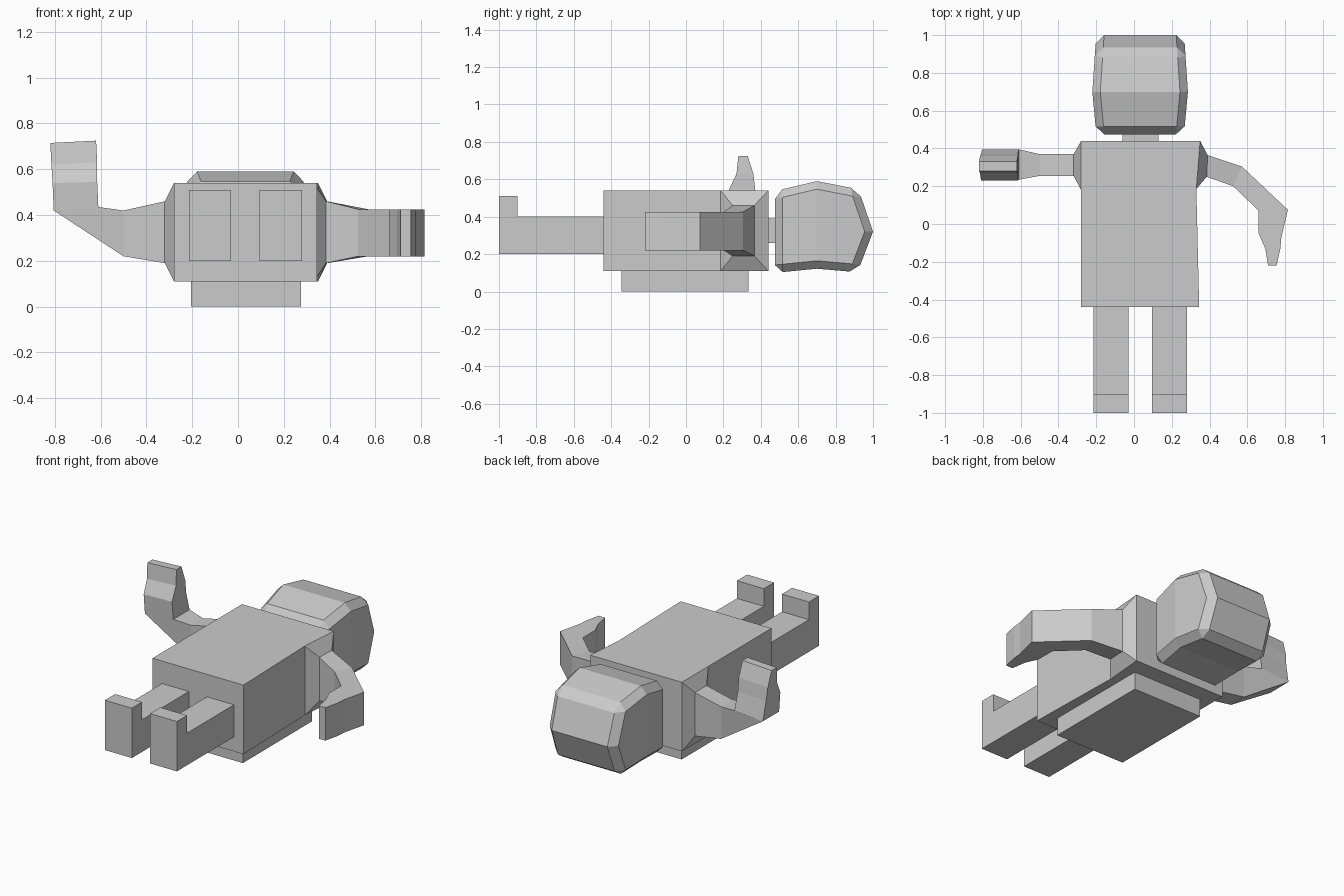
import bpy, bmesh

if "Cube" in bpy.data.objects:
    bpy.data.objects.remove(bpy.data.objects["Cube"])


def finish(name, bm):
    bmesh.ops.recalc_face_normals(bm, faces=bm.faces)
    mesh = bpy.data.meshes.new(name)
    bm.to_mesh(mesh)
    bm.free()
    obj = bpy.data.objects.new(name, mesh)
    bpy.context.collection.objects.link(obj)
    return obj


def loft(name, rings):
    """Skin a list of rings with equal point counts and cap both ends."""
    bm = bmesh.new()
    loops = [[bm.verts.new(p) for p in ring] for ring in rings]
    for a, b in zip(loops, loops[1:]):
        for i in range(len(a)):
            j = (i + 1) % len(a)
            bm.faces.new((a[i], a[j], b[j], b[i]))
    bm.faces.new(loops[0])
    bm.faces.new(loops[-1])
    return finish(name, bm)


def box(name, x0, x1, y0, y1, z0, z1):
    return loft(name, [[(x0, y0, z), (x1, y0, z), (x1, y1, z), (x0, y1, z)]
                       for z in (z0, z1)])


# Torso, slightly pinched on one side below the shoulder
outline = [(-.28, -.44), (.345, -.44), (.33, .19), (.35, .44), (-.28, .44)]
loft("torso", [[(x, y, z) for x, y in outline] for z in (.11, .54)])

# Pack beneath the body, and neck
box("back_pack", -.205, .275, -.345, .335, 0, .11)
box("neck", -.06, .13, .43, .49, .26, .39)

# Legs with upturned feet
leg = [(-1, .2), (-.44, .2), (-.44, .4), (-.9, .4), (-.9, .51), (-1, .51)]
for side, x in (("left", -.215), ("right", .095)):
    loft(side + "_leg", [[(px, y, z) for y, z in leg] for px in (x, x + .185)])

# Arm bent sideways: outer xy, inner xy, z range
bent = [((.35, .44), (.33, .185), .11, .54),
        ((.39, .365), (.385, .25), .19, .46),
        ((.57, .305), (.525, .20), .22, .425),
        ((.815, .075), (.66, .07), .22, .425),
        ((.78, -.07), (.66, -.05), .22, .425),
        ((.775, -.13), (.695, -.13), .22, .425),
        ((.755, -.22), (.71, -.22), .22, .425)]
loft("right_arm", [[(*o, z0), (*i, z0), (*i, z1), (*o, z1)]
                   for o, i, z0, z1 in bent])

# Raised arm: outer xz, inner xz, y range
raised = [((-.28, .11), (-.28, .54), .18, .44),
          ((-.32, .19), (-.32, .46), .255, .37),
          ((-.50, .22), (-.50, .42), .255, .37),
          ((-.805, .42), (-.61, .435), .235, .395),
          ((-.81, .54), (-.615, .545), .23, .37),
          ((-.815, .62), (-.615, .63), .27, .36),
          ((-.82, .715), (-.62, .725), .28, .33)]
loft("left_arm", [[(o[0], y0, o[1]), (i[0], y0, i[1]),
                   (i[0], y1, i[1]), (o[0], y1, o[1])]
                  for o, i, y0, y1 in raised])

# Head: side profile with half widths, ridge at the crown, chamfered edges
profile = [(.475, .10, .232), (.70, .122, .253), (.917, .103, .238),
           (1, .32, .233), (.922, .547, .238), (.70, .59, .253),
           (.475, .537, .232)]
bm = bmesh.new()
lo, hi = [[bm.verts.new((.0325 + s * w, y, z)) for y, z, w in profile]
          for s in (-1, 1)]
for i in range(7):
    j = (i + 1) % 7
    bm.faces.new((lo[i], lo[j], hi[j], hi[i]))
for v in (lo, hi):
    bm.faces.new((v[0], v[1], v[5], v[6]))
    bm.faces.new((v[1], v[2], v[3], v[4], v[5]))
head = finish("head", bm)
bevel = head.modifiers.new("chamfer", "BEVEL")
bevel.width = .042
bevel.segments = 1
bevel.limit_method = "ANGLE"
bevel.angle_limit = .8
